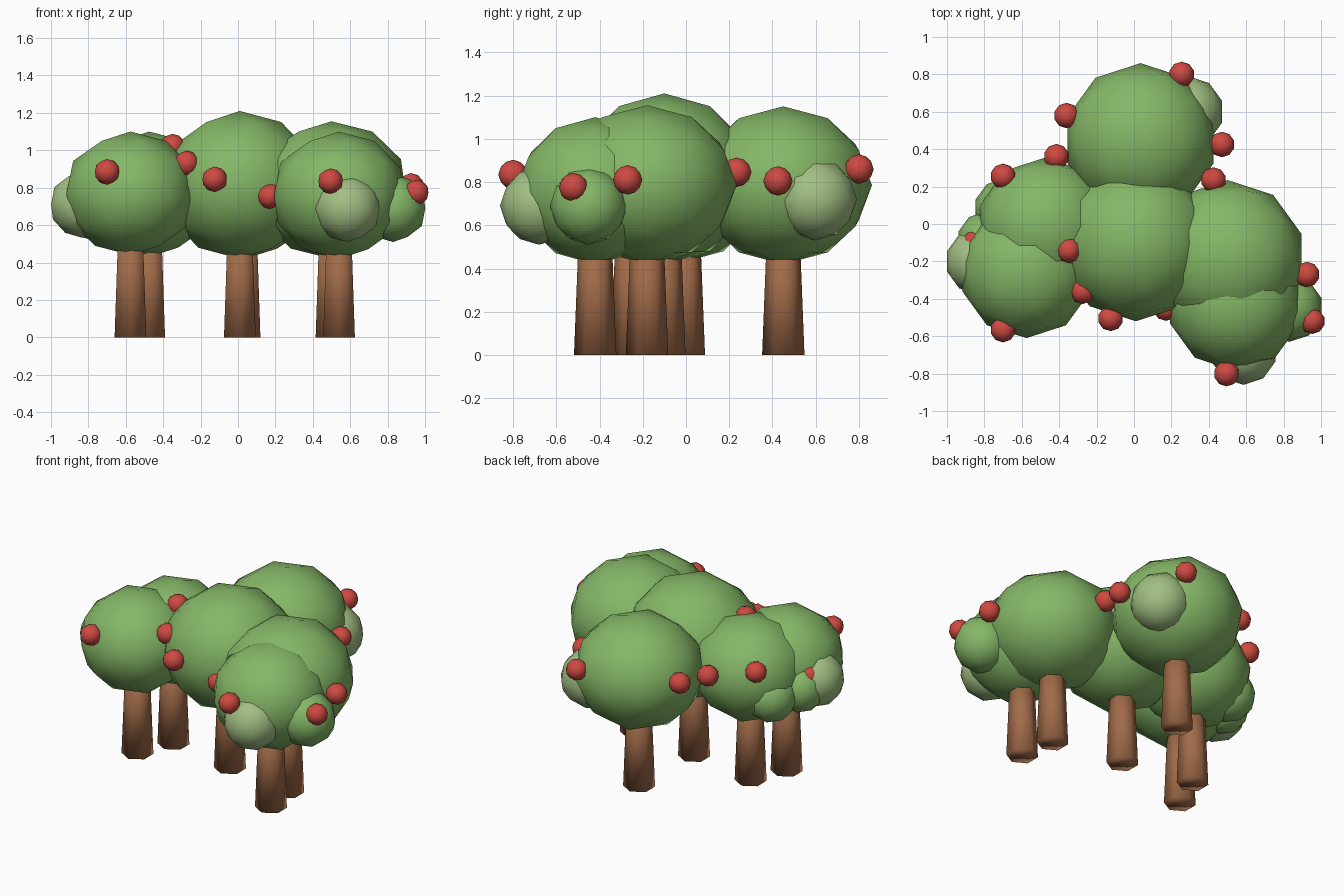
import bpy

cube = bpy.data.objects.get("Cube")
if cube:
    bpy.data.objects.remove(cube, do_unlink=True)


def material(name, rgb):
    m = bpy.data.materials.new(name)
    m.use_nodes = True
    m.diffuse_color = (*rgb, 1)
    m.node_tree.nodes["Principled BSDF"].inputs["Base Color"].default_value = (*rgb, 1)
    return m


LEAF = material("leaf green", (0.235, 0.475, 0.135))
PALE = material("pale leaf green", (0.36, 0.52, 0.225))
BARK = material("bark brown", (0.355, 0.147, 0.066))
RED = material("apple red", (0.62, 0.067, 0.054))


def finish(name, mat):
    ob = bpy.context.object
    ob.name = name
    ob.data.materials.append(mat)
    bpy.ops.object.shade_smooth()
    return ob


def ball(name, loc, radius, mat, squash=1.0):
    bpy.ops.mesh.primitive_ico_sphere_add(subdivisions=2, radius=radius, location=loc)
    finish(name, mat).scale.z = squash


def trunk(name, x, y, height=0.56):
    bpy.ops.mesh.primitive_cone_add(vertices=6, radius1=0.098, radius2=0.076,
                                    depth=height, location=(x, y, height / 2))
    finish(name, BARK)


# Trees: position, crown radius, crown bottom and top
trees = {
    "back": (0.035, 0.45, 0.41, 0.42, 1.15),
    "middle": (0.01, -0.1, 0.42, 0.42, 1.21),
    "left": (0.5, -0.18, 0.415, 0.42, 1.155),
    "front_left": (0.54, -0.42, 0.365, 0.42, 1.1),
    "front_right": (-0.575, -0.25, 0.36, 0.44, 1.1),
    "back_right": (-0.475, -0.01, 0.365, 0.43, 1.1),
}
for name, (x, y, r, low, high) in trees.items():
    trunk(name + "_trunk", x, y)
    ball(name + "_crown", (x, y, (low + high) / 2), r, LEAF, (high - low) / 2 / r)

# Small leaf clumps on the crowns
clumps = [
    ((0.585, -0.68, 0.69), 0.18, PALE),
    ((0.29, 0.6, 0.72), 0.19, PALE),
    ((-0.83, -0.2, 0.71), 0.178, PALE),
    ((0.83, -0.45, 0.69), 0.18, LEAF),
    ((-0.69, 0.08, 0.66), 0.165, LEAF),
    ((-0.79, -0.09, 0.68), 0.157, LEAF),
]
for i, (loc, r, mat) in enumerate(clumps):
    ball(f"leaf_clump_{i + 1}", loc, r, mat)

# Apples
apples = [
    (-0.7, -0.565, 0.885), (-0.125, -0.505, 0.845), (0.495, -0.8, 0.835),
    (0.953, -0.52, 0.775), (0.925, -0.27, 0.81), (0.425, 0.235, 0.845),
    (0.47, 0.425, 0.805), (0.255, 0.8, 0.86), (-0.36, 0.58, 0.85),
    (-0.415, 0.36, 0.83), (-0.7, 0.255, 0.89), (-0.35, -0.14, 1.02),
    (-0.275, -0.36, 0.93), (0.17, -0.45, 0.755), (-0.85, -0.1, 0.775),
]
for i, loc in enumerate(apples):
    ball(f"apple_{i + 1}", loc, 0.068, RED)
